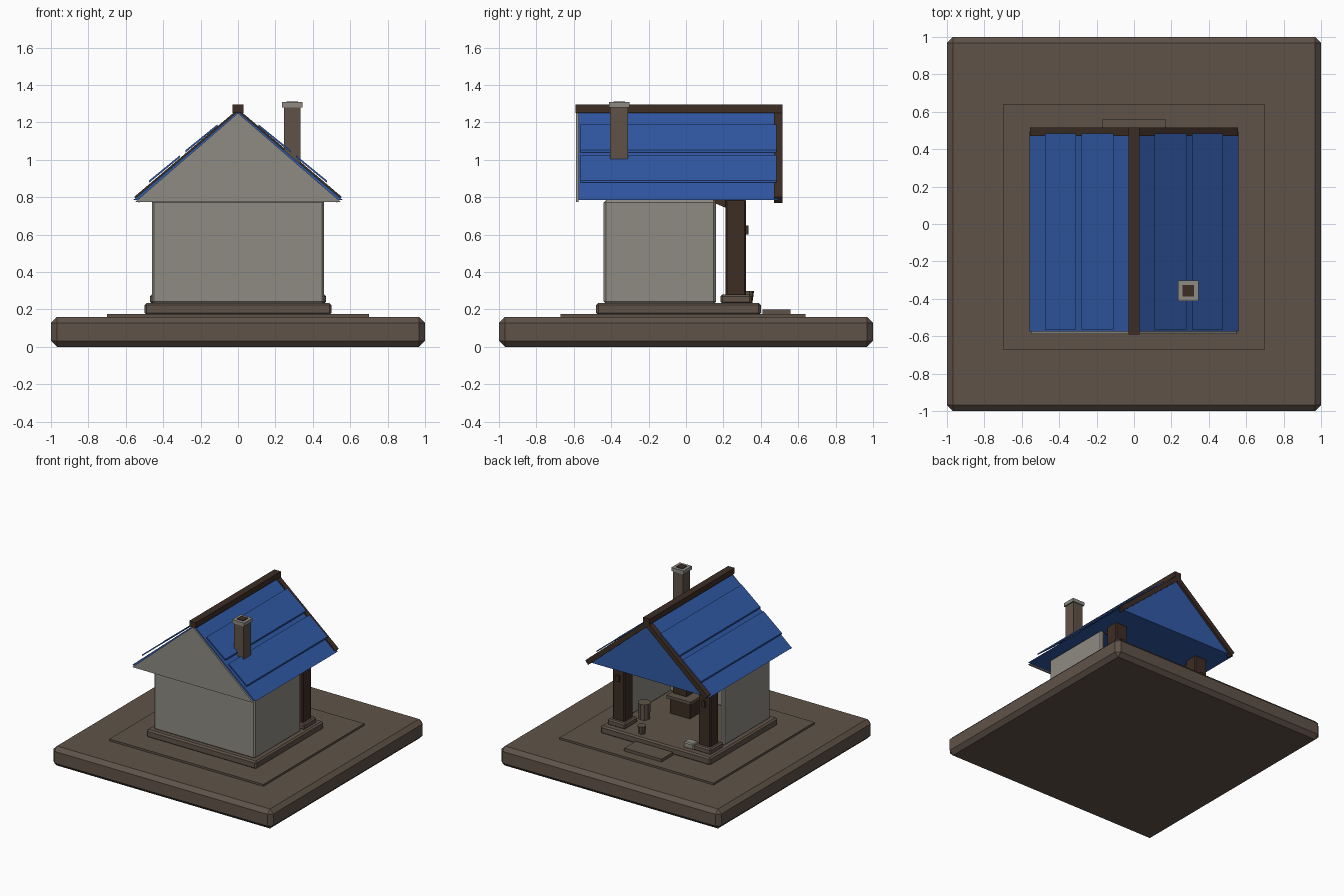
import bpy, bmesh, math
from mathutils import Vector

cube = bpy.data.objects.get("Cube")
if cube:
    bpy.data.objects.remove(cube, do_unlink=True)


def material(name, rgb):
    m = bpy.data.materials.new(name)
    m.use_nodes = True
    m.diffuse_color = (*rgb, 1)
    m.node_tree.nodes["Principled BSDF"].inputs["Base Color"].default_value = (*rgb, 1)
    return m


earth = material("earth_brown", (0.115, 0.086, 0.066))
plaster = material("grey_plaster", (0.275, 0.26, 0.23))
roof_blue = material("roof_blue", (0.03, 0.1, 0.38))
timber = material("dark_timber", (0.045, 0.026, 0.018))


def finish(name, bm, mat, bevel=0):
    bmesh.ops.recalc_face_normals(bm, faces=bm.faces)
    me = bpy.data.meshes.new(name)
    bm.to_mesh(me)
    bm.free()
    ob = bpy.data.objects.new(name, me)
    bpy.context.collection.objects.link(ob)
    me.materials.append(mat)
    if bevel:
        mod = ob.modifiers.new("Bevel", "BEVEL")
        mod.width = bevel
        mod.segments = 1
    return ob


def box(name, x, y, z, mat, bevel=0):
    """Box from (min, max) ranges."""
    bm = bmesh.new()
    bmesh.ops.create_cube(bm, size=1)
    for v in bm.verts:
        v.co = Vector([r[0] if c < 0 else r[1] for c, r in zip(v.co, (x, y, z))])
    return finish(name, bm, mat, bevel)


def prism(name, profile, y0, y1, mat, bevel=0):
    """Extrude an (x, z) outline along y."""
    bm = bmesh.new()
    face = bm.faces.new([bm.verts.new((x, y0, z)) for x, z in profile])
    ext = bmesh.ops.extrude_face_region(bm, geom=[face])
    for v in ext["geom"]:
        if isinstance(v, bmesh.types.BMVert):
            v.co.y = y1
    return finish(name, bm, mat, bevel)


def tub(name, x, y, z, r0, r1, h, mat):
    bm = bmesh.new()
    bmesh.ops.create_cone(bm, cap_ends=True, segments=10, radius1=r0, radius2=r1, depth=h)
    bmesh.ops.translate(bm, verts=bm.verts, vec=(x, y, z + h / 2))
    return finish(name, bm, mat)


# Ground, paving, foundation and doorstep
box("ground_base", (-1, 1), (-1, 1), (0, 0.16), earth, 0.032)
box("paving", (-0.7, 0.7), (-0.67, 0.64), (0.15, 0.176), earth)
box("foundation", (-0.5, 0.5), (-0.48, 0.4), (0.17, 0.235), earth, 0.012)
box("doorstep", (-0.17, 0.17), (0.41, 0.56), (0.17, 0.2), earth)

# Walls, open at the back
box("front_wall", (-0.46, 0.46), (-0.44, -0.4), (0.23, 0.785), plaster, 0.012)
for s, side in ((-1, "right"), (1, "left")):
    xs = sorted((s * 0.42, s * 0.46))
    box(side + "_wall", xs, (-0.44, 0.16), (0.23, 0.785), plaster, 0.012)

# Roof body and front gable panel
EAVE, RIDGE = 0.785, 1.26
prism("roof_body", [(-0.56, EAVE), (0.56, EAVE), (0, RIDGE)], -0.575, 0.495, roof_blue)
prism("front_gable", [(-0.55, 0.775), (0.55, 0.775), (0, 1.25)], -0.588, -0.574, plaster)
box("ridge_beam", (-0.03, 0.03), (-0.59, 0.515), (1.25, 1.295), timber)

for s, side in ((-1, "right"), (1, "left")):
    # Raised roof sheets and eave edge
    for i, (xa, za, xb, zb) in enumerate(((0.11, 1.19, 0.28, 1.052), (0.31, 1.025, 0.475, 0.89))):
        prism(f"{side}_roof_sheet_{i}",
              [(s * xa, za), (s * xb, zb), (s * xb, zb - 0.012), (s * xa, za - 0.012)],
              -0.565, 0.485, roof_blue)
    # Bargeboard on the open gable
    prism(side + "_bargeboard",
          [(0, 1.272), (s * 0.555, 0.802), (s * 0.53, 0.77), (0, 1.222)], 0.47, 0.515, timber)

    # Porch post with footing and brace
    c = s * 0.39
    box(side + "_post", (c - 0.055, c + 0.055), (0.21, 0.32), (0.23, 0.79), timber, 0.008)
    box(side + "_footing", (c - 0.08, c + 0.08), (0.185, 0.35), (0.23, 0.28), earth, 0.01)
    bm = bmesh.new()
    vs = [bm.verts.new((c + dx, y, z)) for dx in (-0.02, 0.02)
          for y, z in ((0.15, 0.79), (0.15, 0.77), (0.22, 0.74), (0.22, 0.79))]
    bmesh.ops.convex_hull(bm, input=vs)
    finish(side + "_brace", bm, timber)
    box(side + "_post_hook", (c - 0.015, c + 0.015), (0.31, 0.335), (0.6, 0.65), timber)

# Chimney with a hollow-looking cap
box("chimney", (0.245, 0.335), (-0.405, -0.31), (0.9, 1.29), earth)
box("chimney_cap", (0.235, 0.345), (-0.412, -0.302), (1.28, 1.308), plaster)
box("chimney_hole", (0.26, 0.32), (-0.387, -0.327), (1.305, 1.313), timber)

# Workshop furniture
box("hearth", (0.02, 0.2), (-0.22, -0.08), (0.23, 0.36), timber)
box("hearth_top", (0.0, 0.22), (-0.24, -0.06), (0.36, 0.385), earth)
box("hearth_hood", (0.08, 0.2), (-0.22, -0.12), (0.385, 0.47), timber)
tub("barrel", 0.31, 0.1, 0.235, 0.045, 0.05, 0.13, earth)
tub("bucket", 0.17, 0.33, 0.235, 0.025, 0.034, 0.065, earth)
box("stone_block", (-0.31, -0.22), (0.28, 0.35), (0.23, 0.28), plaster, 0.008)
